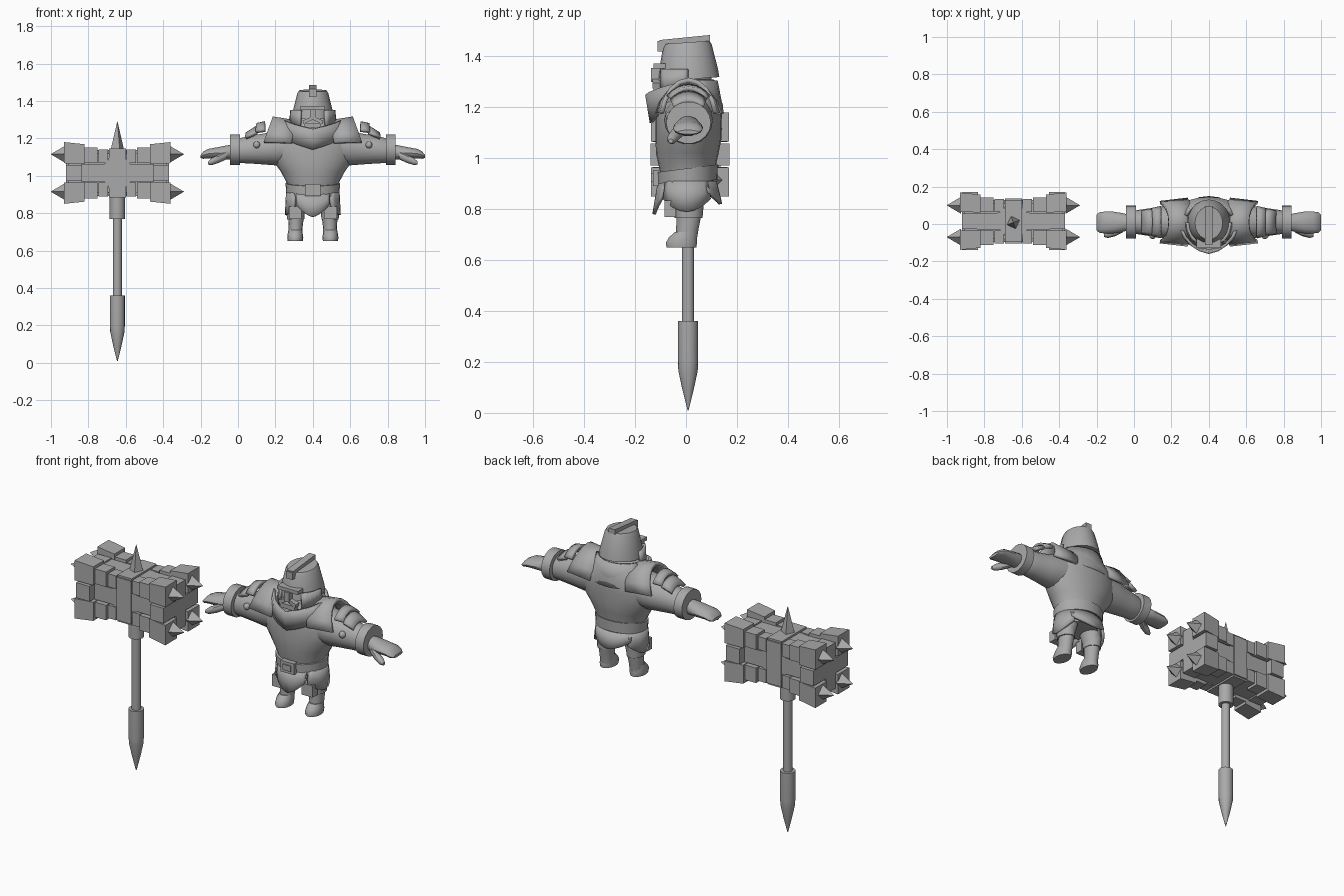
import bpy, bmesh, math
from math import sin, cos, pi, radians
from mathutils import Vector

if "Cube" in bpy.data.objects:
    bpy.data.objects.remove(bpy.data.objects["Cube"])

grey = bpy.data.materials.new("plain_grey")
grey.diffuse_color = (0.4, 0.4, 0.4, 1)
grey.use_nodes = True
grey.node_tree.nodes["Principled BSDF"].inputs["Base Color"].default_value = grey.diffuse_color
HX, HY, HZ = -0.645, 0.015, 1.015   # hammer head centre
CX = 0.4                            # figure centre line


def finish(name, bm, smooth=True, thick=0):
    bmesh.ops.recalc_face_normals(bm, faces=bm.faces)
    me = bpy.data.meshes.new(name)
    bm.to_mesh(me)
    bm.free()
    me.materials.append(grey)
    ob = bpy.data.objects.new(name, me)
    bpy.context.collection.objects.link(ob)
    if thick:
        mod = ob.modifiers.new("thickness", 'SOLIDIFY')
        mod.thickness, mod.offset = thick, 0
    if smooth:
        bpy.ops.object.select_all(action='DESELECT')
        ob.select_set(True)
        bpy.context.view_layer.objects.active = ob
        bpy.ops.object.shade_smooth_by_angle(angle=radians(38))
    return ob


def tube(name, axis, rings, n=16, smooth=True, phase=0):
    """Rings: position on axis, two centre coordinates, two radii."""
    bm = bmesh.new()
    loops = []
    for a, c, d, r, s in rings:
        loop = []
        for i in range(n):
            t = 2 * pi * i / n + phase
            u, v = c + r * cos(t), d + s * sin(t)
            loop.append(bm.verts.new((u, v, a) if axis == 'z' else (a, u, v)))
        loops.append(loop)
    for p, q in zip(loops, loops[1:]):
        for i in range(n):
            bm.faces.new((p[i], p[(i + 1) % n], q[(i + 1) % n], q[i]))
    bm.faces.new(loops[0])
    bm.faces.new(loops[-1])
    return finish(name, bm, smooth)


def box(name, lo, hi, edit=None):
    bm = bmesh.new()
    bmesh.ops.create_cube(bm, size=1)
    for v in bm.verts:
        v.co = Vector([lo[k] if v.co[k] < 0 else hi[k] for k in range(3)])
        if edit:
            edit(v.co)
    return finish(name, bm, False)


def shell(name, f, nu, nv, thick=0.015):
    """Curved plate from a function of u and v in 0..1."""
    bm = bmesh.new()
    g = [[bm.verts.new(f(i / nu, j / nv)) for j in range(nv + 1)] for i in range(nu + 1)]
    for i in range(nu):
        for j in range(nv):
            bm.faces.new((g[i][j], g[i + 1][j], g[i + 1][j + 1], g[i][j + 1]))
    return finish(name, bm, True, thick)


def prism(name, pts, place, depth):
    bm = bmesh.new()
    ends = [[bm.verts.new(place(x, z, d)) for x, z in pts] for d in (-depth, depth)]
    for e in ends:
        bm.faces.new(e)
    for i in range(len(pts)):
        k = (i + 1) % len(pts)
        bm.faces.new((ends[0][i], ends[0][k], ends[1][k], ends[1][i]))
    return finish(name, bm, True)


# ---- Hammer head ----
box("head_core", (HX - .265, HY - .095, HZ - .105), (HX + .265, HY + .095, HZ + .105))


def cross(w, h):
    quarter = [(w, .045), (.085, .045)]
    quarter += [(.085 - .04 * sin(t), .085 - .04 * cos(t)) for t in (.4, .8, 1.2)]
    quarter += [(.045, .085), (.045, h)]
    pts = []
    for sx, sz, rev in ((1, 1, 0), (-1, 1, 1), (-1, -1, 0), (1, -1, 1)):
        q = [(sx * x, sz * z) for x, z in quarter]
        pts += q[::-1] if rev else q
    return pts


prism("front_cross", cross(.195, .132), lambda x, z, d: (HX + x, HY + d, HZ + z), .112)
prism("top_cross", cross(.195, .12), lambda x, y, d: (HX + x, HY + y, HZ + d), .122)


def span(centre, a, b):
    return sorted((centre + a, centre + b))


for sx in (-1, 1):
    for sy in (-1, 1):
        for sz in (-1, 1):
            # stepped blocks along the four long edges
            for x0, x1, oy, oz in ((.05, .1, .118, .126), (.105, .18, .128, .137), (.175, .285, .153, .165)):
                def flare(co, oy=oy, oz=oz, x0=x0):
                    if x0 > .15 and abs(co.x - HX) < .2:
                        co.y = HY + (co.y - HY) * .93
                        co.z = HZ + (co.z - HZ) * .93
                s = (span(HX, sx * x0, sx * x1), span(HY, sy * .05, sy * oy), span(HZ, sz * .052, sz * oz))
                box("corner_block", [q[0] for q in s], [q[1] for q in s], flare)
            y, z = HY + sy * .085, HZ + sz * .1
            tube("end_spike", 'x', [(HX + sx * .28, y, z, .045, .045), (HX + sx * .355, y, z, .001, .001)],
                 4, False)
    # raised blocks in the middle of each end
    x0, x1 = span(HX, sx * .19, sx * .275)
    box("end_side_block", (x0, HY - .155, HZ - .043), (x1, HY + .155, HZ + .043))
    box("end_top_block", (x0, HY - .042, HZ - .13), (x1, HY + .042, HZ + .13))

HC = (HX, .008)
tube("top_spike", 'z', [(1.13, *HC, .04, .04), (1.29, *HC, .001, .001)], 4, False, .35)
tube("handle_collar", 'z', [(.77, *HC, .041, .041), (.9, *HC, .041, .041)])
tube("handle_shaft", 'z', [(.34, *HC, .024, .024), (.8, *HC, .024, .024)])
tube("handle_pommel", 'z', [(.01, *HC, .002, .002), (.09, *HC, .022, .022), (.165, *HC, .038, .038),
                            (.2, *HC, .04, .04), (.36, *HC, .04, .04)])

# ---- Figure: torso and belt ----
tube("torso", 'z', [(z, CX, y, a, b) for z, y, a, b in (
    (.85, .01, .115, .09), (.9, .005, .128, .1), (.96, .005, .138, .11), (1.02, .005, .17, .123),
    (1.08, .01, .212, .13), (1.15, .01, .235, .13), (1.21, .015, .21, .13),
    (1.27, .01, .15, .115), (1.31, .01, .1, .1))], 24)


def ring(a, rx, ry, z, y=.005):
    return (CX + rx * sin(a), y - ry * cos(a), z)


belt = tube("belt", 'z', [(.9, CX, .005, .142, .118), (.96, CX, .005, .146, .12)], 24)
for v in belt.data.vertices:
    v.co.z += .13 * v.co.y
box("buckle", (CX - .042, -.13, .892), (CX + .042, -.1, .955))
box("buckle_inset", (CX - .025, -.137, .908), (CX + .025, -.12, .94))

# pointed flaps at the front and back
for name, mid, tip, w in (("front_flap", 0, .78, .7), ("back_flap", pi, .82, .95)):
    shell(name, lambda u, v, mid=mid, tip=tip, w=w: ring(
        mid + (u - .5) * 2 * w, .135, .108 + .022 * v,
        .91 - v * (.91 - tip) * (1 - .5 * abs(2 * u - 1) ** 1.5)), 12, 2)

# ---- Helmet, face and neck collar ----
tube("face_core", 'z', [(1.22, CX, 0, .085, .1), (1.36, CX, 0, .085, .1)])
helmet = tube("helmet", 'z', [(1.31, CX, .01, .113, .121), (1.345, CX, .009, .107, .116),
                              (1.44, CX, .005, .083, .096), (1.455, CX, .005, .074, .088)], 20)
for v in helmet.data.vertices:
    v.co.z += .07 * v.co.y


def tilt(co):
    co.z += .1 * co.y


box("crest", (CX - .02, -.105, 1.44), (CX + .02, .095, 1.475), tilt)
box("crest_front", (CX - .02, -.112, 1.42), (CX + .02, -.06, 1.46))
box("brow", (CX - .065, -.127, 1.352), (CX + .065, -.08, 1.372))
box("nose", (CX - .016, -.137, 1.3), (CX + .016, -.08, 1.355))
box("chin", (CX - .045, -.128, 1.255), (CX + .045, -.07, 1.28))
for s in (-1, 1):
    prism("moustache", [(0, 1.318), (.055, 1.295), (.05, 1.275), (0, 1.3)],
          lambda x, z, d, s=s: (CX + s * x, -.115 + d, z), .016)
    shell("cheek_guard", lambda u, v, s=s: ring(s * (.6 + 1.0 * u), .113 + .006 * v, .123,
                                                1.35 - v * (.1 - .04 * u), .005), 5, 1)
shell("front_collar", lambda u, v: ring((u - .5) * 2.6, .15 + .03 * v, .158 - .018 * v - .025 * abs(2 * u - 1),
                                        1.25 + .045 * abs(2 * u - 1) - v * (.11 - .03 * abs(2 * u - 1))), 8, 2)
shell("back_collar", lambda u, v: ring(pi + (u - .5) * 2.4, .13 + .04 * v, .112 + .025 * v, 1.305 - .13 * v), 8, 2)

# ---- Arms, shoulders and legs, mirrored ----
for s in (-1, 1):
    X = lambda x, s=s: CX + s * x
    tube("arm", 'x', [(X(x), .01, z, r, q) for x, z, r, q in (
        (.1, 1.16, .1, .1), (.2, 1.15, .095, .096), (.26, 1.143, .082, .084),
        (.33, 1.14, .072, .076), (.385, 1.135, .064, .068), (.43, 1.13, .05, .05))], 18)
    tube("wrist_band", 'x', [(X(.39), .01, 1.14, .088, .083), (X(.442), .01, 1.14, .088, .083)], 18)
    tube("hand", 'x', [(X(x), .008, z, r, q) for x, z, r, q in (
        (.42, 1.128, .04, .042), (.46, 1.125, .05, .038), (.51, 1.122, .058, .031),
        (.56, 1.118, .058, .026), (.585, 1.11, .055, .02), (.6, 1.103, .042, .008))], 14)
    tube("thumb", 'x', [(X(x), y, z, r, r) for x, y, z, r in (
        (.46, -.02, 1.112, .025), (.5, -.042, 1.092, .023), (.54, -.055, 1.076, .02),
        (.56, -.06, 1.068, .009))], 10)
    # overlapping curved plates on the shoulder
    plates = (("shoulder_plate", .09, .215, .03, .06, .145, .165, .112, 1.35),
              ("upper_arm_plate", .255, .3, .0, .015, .14, .13, .1, .8),
              ("lower_arm_plate", .3, .355, .0, .015, .115, .08, .088, .75))
    for name, x0, x1, d0, d1, r0, r1, ry, w in plates:
        def plate(u, v, p=(x0, x1, d0, d1, r0, r1, ry, w), s=s):
            x0, x1, d0, d1, r0, r1, ry, w = p
            a = (u - .5) * 2 * w
            lean = 1 - cos(a)
            x = (x0 + d0 * lean) * (1 - v) + (x1 + d1 * lean) * v
            return (CX + s * x, .01 + ry * (1.12 - .16 * v) * sin(a), 1.143 + (r0 + (r1 - r0) * v) * cos(a))
        shell(name, plate, 8, 2, .018)
    # rivet
    bm = bmesh.new()
    bmesh.ops.create_uvsphere(bm, u_segments=10, v_segments=6, radius=.019)
    for v in bm.verts:
        v.co = (X(.3) + v.co.x, -.062 + v.co.y, 1.165 + v.co.z)
    finish("arm_rivet", bm)
    tube("leg", 'z', [(z, X(x), y, r, q) for z, x, y, r, q in (
        (.67, .092, .0, .036, .042), (.72, .092, .005, .037, .045), (.78, .09, .012, .042, .05),
        (.84, .084, .01, .052, .062), (.9, .07, .008, .055, .07))], 14)
    tube("boot", 'z', [(z, X(.094), y, r, q) for z, y, r, q in (
        (.65, -.018, .04, .06), (.668, -.018, .043, .063), (.69, -.013, .04, .055),
        (.71, -.002, .036, .043))], 14)
    tube("boot_cuff", 'z', [(.765, X(.092), .01, .046, .055), (.825, X(.092), .01, .05, .06)], 12)
    box("knee_plate", (X(.094) - .034, -.085, .77), (X(.094) + .034, -.04, .835))
    shell("hip_plate", lambda u, v, s=s: ring(s * (.75 + 1.6 * u), .136 + .006 * v, .11 + .015 * v,
                                              .91 - v * (.07 + .05 * sin(pi * u))), 8, 2)
